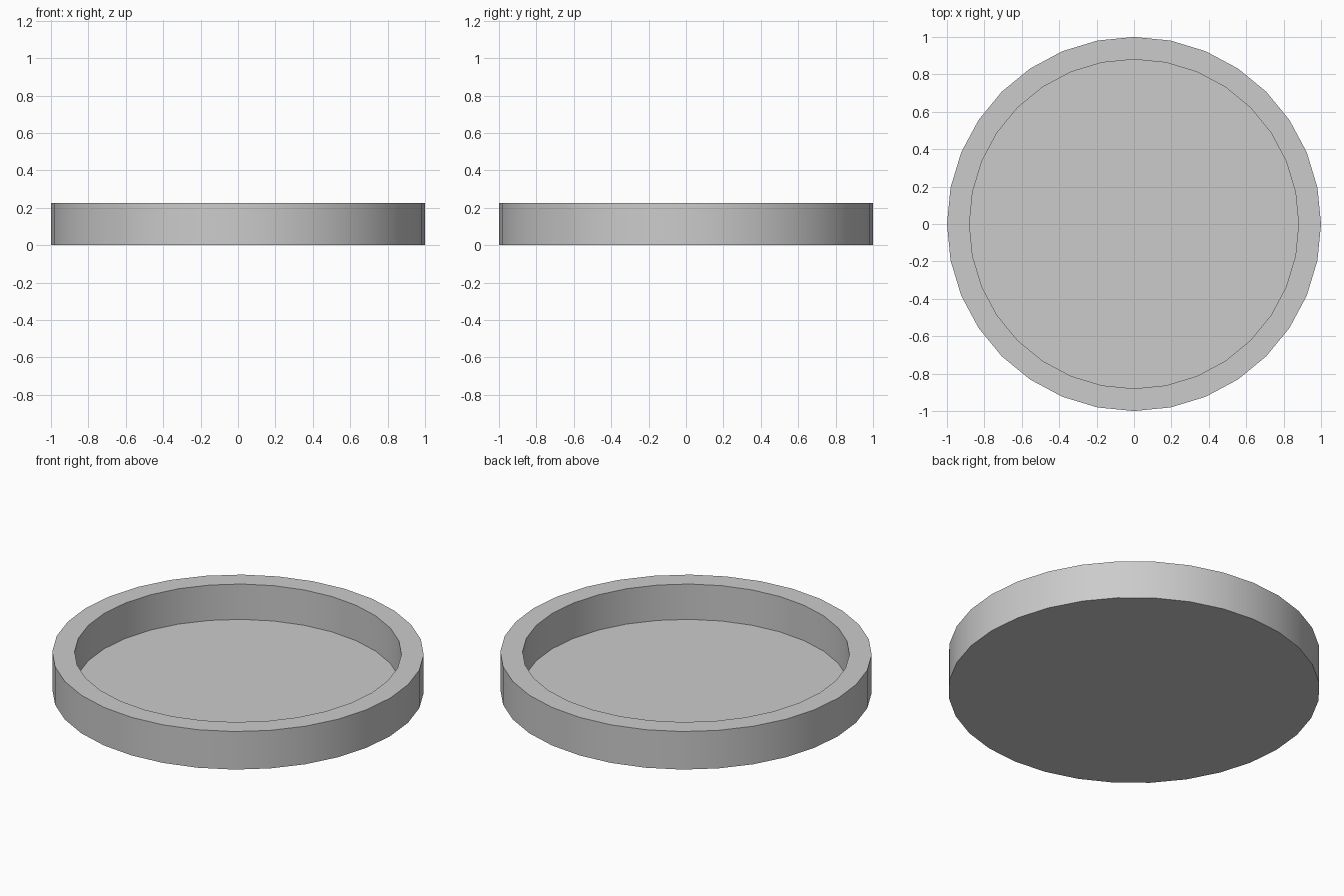
import bpy, bmesh
from math import radians, cos, sin, tau

if "Cube" in bpy.data.objects:
    bpy.data.objects.remove(bpy.data.objects["Cube"])

SIDES = 32
HEIGHT, FLOOR = 0.226, 0.016
OUTER, INNER = 1.0, 0.88

# Round dish: profile rings from the underside, over the rim, to the inner floor
profile = [(OUTER, 0), (OUTER, HEIGHT), (INNER, HEIGHT), (INNER, FLOOR)]

bm = bmesh.new()
rings = [[bm.verts.new((r * cos(tau * i / SIDES), r * sin(tau * i / SIDES), z))
          for i in range(SIDES)] for r, z in profile]
for a, b in zip(rings, rings[1:]):
    for i in range(SIDES):
        j = (i + 1) % SIDES
        bm.faces.new((a[i], a[j], b[j], b[i]))

# Underside and inner floor caps
bm.faces.new(rings[0][::-1])
bm.faces.new(rings[-1])
bmesh.ops.recalc_face_normals(bm, faces=bm.faces)

mesh = bpy.data.meshes.new("round_dish")
bm.to_mesh(mesh)
bm.free()
dish = bpy.data.objects.new("round_dish", mesh)
bpy.context.collection.objects.link(dish)

# Smooth walls with crisp rim edges
bpy.context.view_layer.objects.active = dish
dish.select_set(True)
bpy.ops.object.shade_smooth_by_angle(angle=radians(30))
